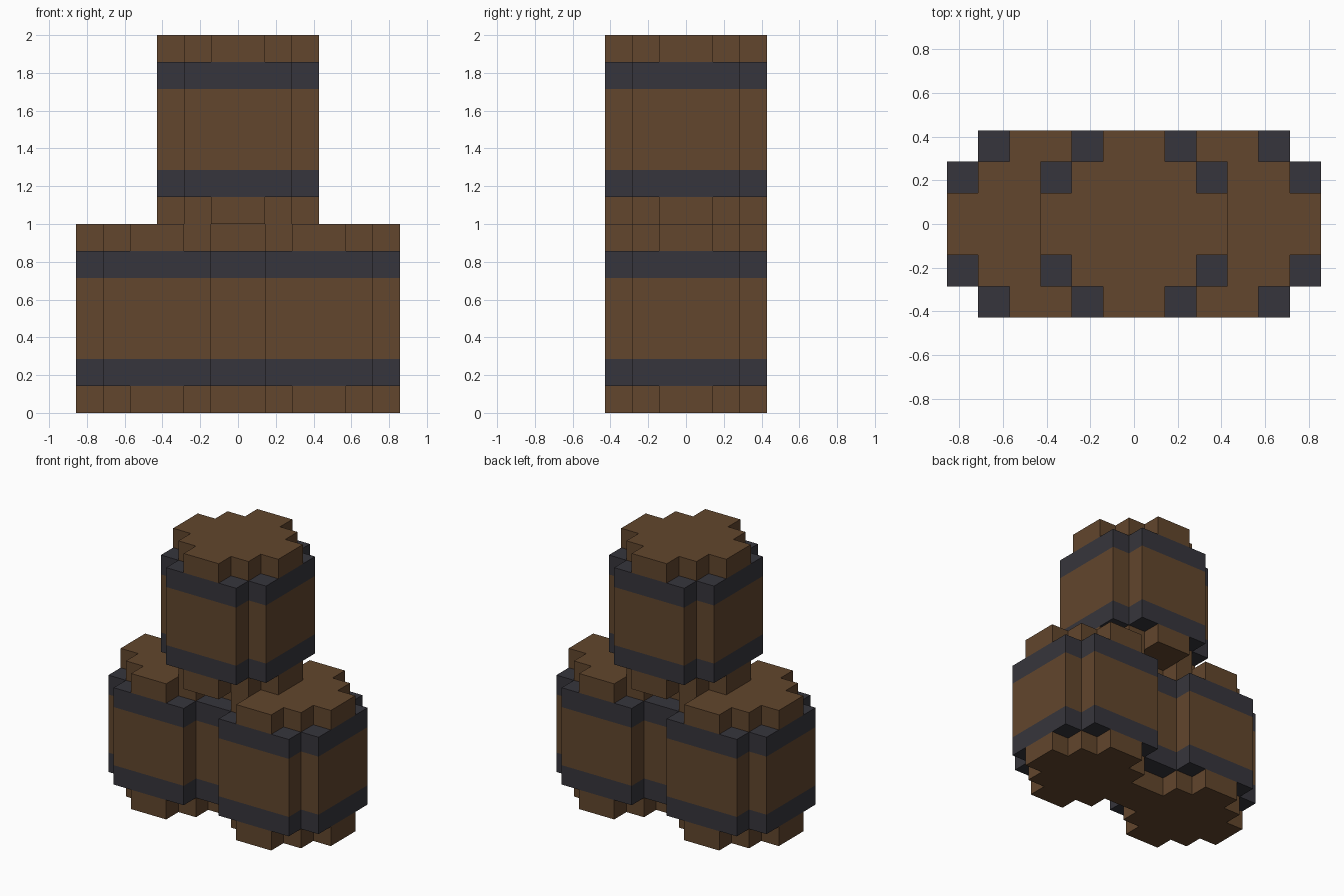
import bpy
import bmesh

cube = bpy.data.objects.get("Cube")
if cube:
    bpy.data.objects.remove(cube, do_unlink=True)

U = 1 / 7  # one block; a barrel is 6 x 6 x 7 blocks


def material(name, rgb):
    mat = bpy.data.materials.new(name)
    mat.use_nodes = True
    mat.diffuse_color = (*rgb, 1)
    bsdf = next(n for n in mat.node_tree.nodes if n.type == "BSDF_PRINCIPLED")
    bsdf.inputs["Base Color"].default_value = (*rgb, 1)
    bsdf.inputs["Roughness"].default_value = 0.9
    return mat


WOOD = material("brown wood", (0.122, 0.061, 0.026))
IRON = material("dark iron", (0.037, 0.036, 0.045))

# Stepped outlines, first quarter only, in blocks
BODY = [(3, 2), (2, 2), (2, 3)]
LID = [(3, 1), (2, 1), (2, 2), (1, 2), (1, 3)]


def full_outline(quarter):
    """Turn the quarter outline about the centre to close the loop."""
    points, turn = [], list(quarter)
    for _ in range(4):
        points += turn
        turn = [(-y, x) for x, y in turn]
    return points


def prism(name, quarter, z0, z1, mat, bottom=True, top=True):
    """Straight-sided part between two heights, with optional end faces."""
    bm = bmesh.new()
    outline = full_outline(quarter)
    low = [bm.verts.new((x * U, y * U, z0 * U)) for x, y in outline]
    high = [bm.verts.new((x * U, y * U, z1 * U)) for x, y in outline]
    for i in range(len(outline)):
        j = (i + 1) % len(outline)
        bm.faces.new((low[i], low[j], high[j], high[i]))
    if bottom:
        bm.faces.new(low[::-1])
    if top:
        bm.faces.new(high)
    mesh = bpy.data.meshes.new(name)
    bm.to_mesh(mesh)
    bm.free()
    mesh.materials.append(mat)
    return mesh


# The parts of one barrel, shared by all three
PARTS = {
    "bottom_lid": prism("bottom_lid", LID, 0, 1, WOOD, top=False),
    "lower_hoop": prism("lower_hoop", BODY, 1, 2, IRON, top=False),
    "staves": prism("staves", BODY, 2, 5, WOOD, bottom=False, top=False),
    "upper_hoop": prism("upper_hoop", BODY, 5, 6, IRON, bottom=False),
    "top_lid": prism("top_lid", LID, 6, 7, WOOD, bottom=False),
}

# Two barrels side by side and one stacked on top
BARRELS = {
    "right_barrel": (-3 * U, 0, 0),
    "left_barrel": (3 * U, 0, 0),
    "upper_barrel": (0, 0, 7 * U),
}
for barrel, place in BARRELS.items():
    for part, mesh in PARTS.items():
        obj = bpy.data.objects.new(f"{barrel}_{part}", mesh)
        obj.location = place
        bpy.context.collection.objects.link(obj)
